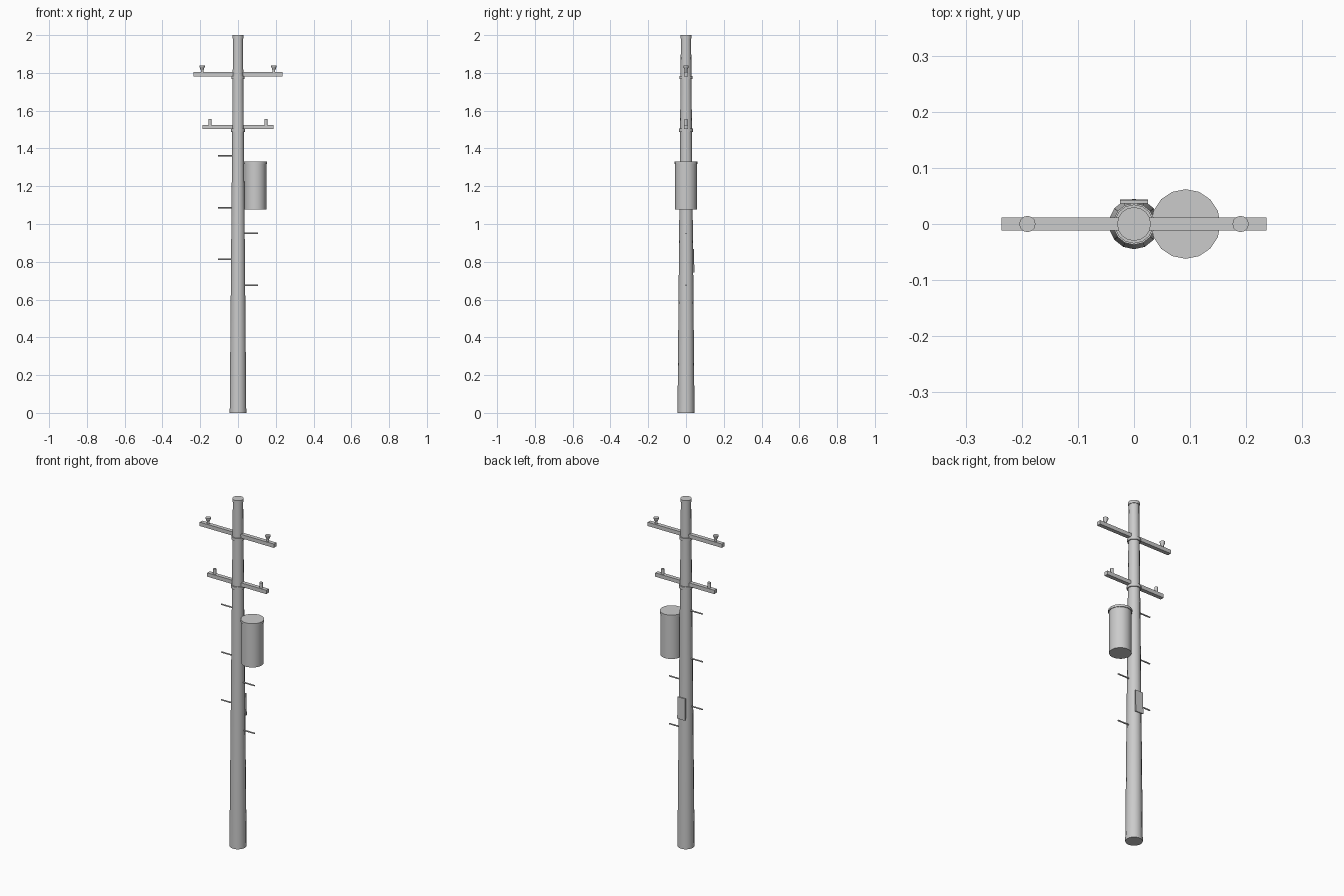
import bpy, math
from mathutils import Vector

if "Cube" in bpy.data.objects:
    bpy.data.objects.remove(bpy.data.objects["Cube"])


def taper(name, r1, r2, z1, z2, sides=12, x=0.0):
    """Vertical tapered cylinder."""
    bpy.ops.mesh.primitive_cone_add(vertices=sides, radius1=r1, radius2=r2,
                                    depth=z2 - z1, location=(x, 0, (z1 + z2) / 2))
    ob = bpy.context.object
    ob.name = name
    bpy.ops.object.shade_smooth_by_angle(angle=math.radians(40))
    return ob


def box(name, size, loc, rot_x=0.0):
    bpy.ops.mesh.primitive_cube_add(size=1, location=loc, rotation=(rot_x, 0, 0))
    ob = bpy.context.object
    ob.name = name
    ob.scale = size
    bpy.ops.object.transform_apply(location=False, rotation=False, scale=True)
    return ob


# Tapered pole and its cap
R0, R1 = 0.045, 0.027
taper("pole", R0, R1, 0, 1.985, 14)
taper("pole_cap", 0.03, 0.03, 1.983, 2.0, 16)


def pole_radius(z):
    return R0 + (R1 - R0) * z / 1.985


# Crossarms with the bands beneath them
for label, z, half in (("upper", 1.793, 0.236), ("lower", 1.514, 0.188)):
    box(label + "_crossarm", (half * 2, 0.023, 0.022), (0, 0, z))
    r = pole_radius(z) + 0.006
    taper(label + "_band", r, r, z - 0.026, z - 0.009, 14)

# Insulators: flared on the upper arm, plain pins on the lower
for side, s in (("left", -1), ("right", 1)):
    taper("upper_insulator_stem_" + side, 0.007, 0.007, 1.802, 1.822, 10, s * 0.19)
    taper("upper_insulator_flare_" + side, 0.007, 0.0145, 1.815, 1.833, 12, s * 0.19)
    taper("upper_insulator_cap_" + side, 0.0145, 0.0145, 1.833, 1.839, 12, s * 0.19)
    taper("lower_insulator_" + side, 0.0085, 0.0085, 1.523, 1.556, 10, s * 0.148)

# Transformer can and lid
taper("transformer_body", 0.058, 0.058, 1.077, 1.32, 16, 0.092)
taper("transformer_lid", 0.062, 0.062, 1.318, 1.331, 16, 0.092)

# Alternating climbing steps
for i in range(6):
    s = 1 if i % 2 == 0 else -1
    bpy.ops.mesh.primitive_cylinder_add(vertices=8, radius=0.004, depth=0.085,
                                        location=(s * 0.0635, 0, 0.675 + i * 0.1374),
                                        rotation=(0, math.pi / 2, 0))
    bpy.context.object.name = f"climbing_step_{i + 1}"

# Plate on the back, leaning with the taper
box("back_plate", (0.05, 0.006, 0.125), (0, 0.0405, 0.805), math.atan((R0 - R1) / 1.985))
